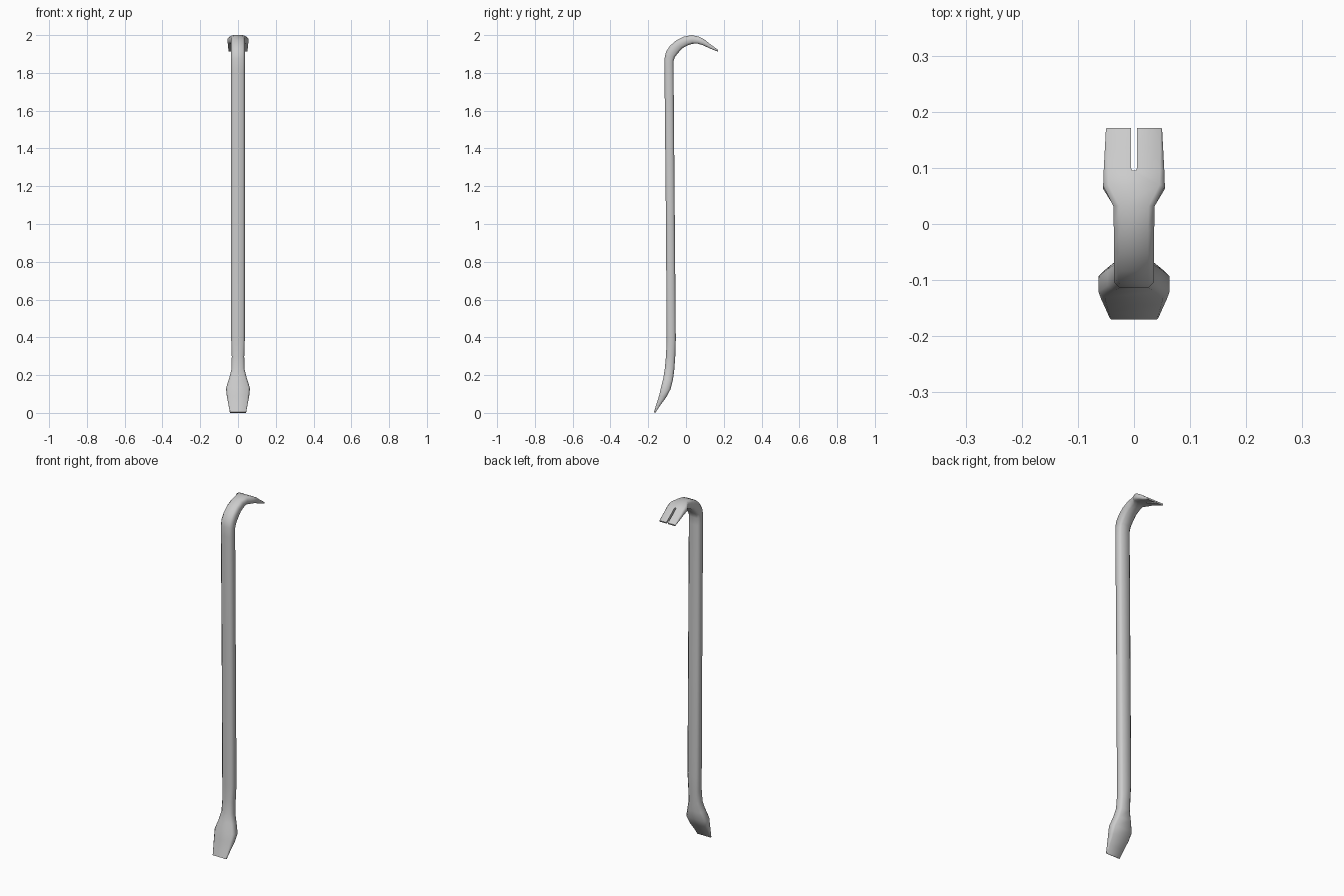
import bpy, bmesh
from mathutils import Vector

if "Cube" in bpy.data.objects:
    bpy.data.objects.remove(bpy.data.objects["Cube"])

# Stations along the bar: front/outer (y, z), back/inner (y, z), half width
STATIONS = [
    ((-.170, .004), (-.163, .000), .043),
    ((-.158, .042), (-.136, .040), .050),
    ((-.143, .090), (-.103, .085), .059),
    ((-.132, .135), (-.082, .125), .063),
    ((-.120, .185), (-.069, .175), .047),
    ((-.112, .235), (-.062, .228), .034),
    ((-.106, .300), (-.057, .297), .033),
    ((-.102, .390), (-.054, .390), .036),
    ((-.107, 1.10), (-.060, 1.10), .036),
    ((-.114, 1.82), (-.066, 1.82), .036),
    ((-.114, 1.875), (-.066, 1.862), .036),
    ((-.106, 1.912), (-.060, 1.882), .036),
    ((-.084, 1.944), (-.043, 1.904), .036),
    ((-.052, 1.972), (-.020, 1.930), .036),
    ((-.012, 1.992), (.008, 1.945), .036),
    ((.032, 2.000), (.034, 1.954), .037),
    ((.070, 1.991), (.060, 1.955), .055),
    ((.098, 1.976), (.088, 1.947), .054),
    ((.135, 1.947), (.128, 1.929), .052),
    ((.171, 1.921), (.168, 1.913), .050),
]

def ring(bm, front, back, w):
    """Chamfered rectangular section between two profile points."""
    f, b = Vector((0, *front)), Vector((0, *back))
    d = (b - f).length
    n = (b - f) / d
    c = min(.011, d * .25)
    pts = [(-w + c, 0), (w - c, 0), (w, c), (w, d - c),
           (w - c, d), (-w + c, d), (-w, d - c), (-w, c)]
    return [bm.verts.new(f + n * v + Vector((x, 0, 0))) for x, v in pts]

def to_object(bm, name):
    bmesh.ops.recalc_face_normals(bm, faces=bm.faces)
    mesh = bpy.data.meshes.new(name)
    bm.to_mesh(mesh)
    bm.free()
    obj = bpy.data.objects.new(name, mesh)
    bpy.context.collection.objects.link(obj)
    return obj

# Bar with blade and hooked claw, lofted in one piece
bm = bmesh.new()
rings = [ring(bm, *s) for s in STATIONS]
for a, b in zip(rings, rings[1:]):
    for i in range(8):
        j = (i + 1) % 8
        bm.faces.new((a[i], a[j], b[j], b[i]))
bm.faces.new(rings[0])
bm.faces.new(rings[-1])
bar = to_object(bm, "pry_bar")

# Nail slot cutter, pointed-round at its inner end
bm = bmesh.new()
outline = [(-.005, .25), (-.005, .099), (-.003, .095), (.003, .095), (.005, .099), (.005, .25)]
face = bm.faces.new([bm.verts.new((x, y, 1.85)) for x, y in outline])
ext = bmesh.ops.extrude_face_region(bm, geom=[face])
bmesh.ops.translate(bm, vec=(0, 0, .3),
                    verts=[v for v in ext["geom"] if isinstance(v, bmesh.types.BMVert)])
cutter = to_object(bm, "nail_slot_cutter")
cutter.hide_render = True

# Cut the slot and shade
bpy.context.view_layer.objects.active = bar
bar.select_set(True)
cut = bar.modifiers.new("nail_slot", 'BOOLEAN')
cut.operation = 'DIFFERENCE'
cut.solver = 'EXACT'
cut.object = cutter
bpy.ops.object.modifier_apply(modifier=cut.name)
bpy.data.objects.remove(cutter)
bpy.ops.object.shade_smooth_by_angle(angle=0.87)
